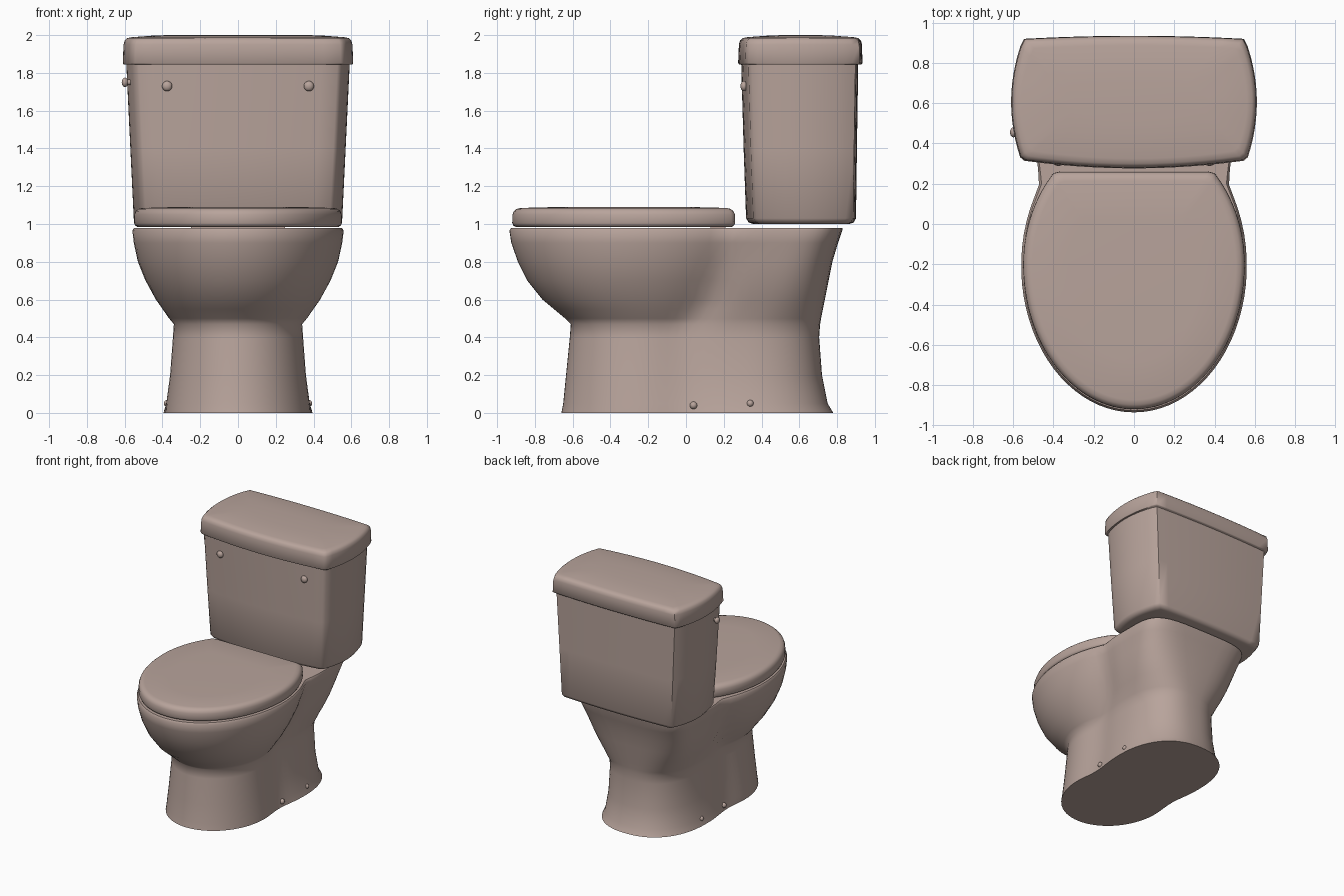
import bpy
import bmesh
from math import cos, sin, pi, radians
from mathutils import Matrix, Vector

cube = bpy.data.objects.get("Cube")
if cube:
    bpy.data.objects.remove(cube)

ceramic = bpy.data.materials.new("warm_beige_ceramic")
ceramic.use_nodes = True
ceramic.diffuse_color = (0.48, 0.37, 0.33, 1)
ceramic.node_tree.nodes["Principled BSDF"].inputs["Base Color"].default_value = (0.48, 0.37, 0.33, 1)


def finish(name, bm, angle=40):
    """Turn a bmesh into a smooth-shaded ceramic object."""
    bmesh.ops.recalc_face_normals(bm, faces=bm.faces)
    mesh = bpy.data.meshes.new(name)
    bm.to_mesh(mesh)
    bm.free()
    mesh.materials.append(ceramic)
    obj = bpy.data.objects.new(name, mesh)
    bpy.context.collection.objects.link(obj)
    bpy.ops.object.select_all(action='DESELECT')
    obj.select_set(True)
    bpy.context.view_layer.objects.active = obj
    bpy.ops.object.shade_smooth_by_angle(angle=radians(angle))
    return obj


def loft(name, rings, angle=40):
    """Skin a stack of closed rings and cap both ends."""
    bm = bmesh.new()
    loops = [[bm.verts.new(p) for p in ring] for ring in rings]
    n = len(loops[0])
    for a, b in zip(loops, loops[1:]):
        for i in range(n):
            j = (i + 1) % n
            bm.faces.new((a[i], a[j], b[j], b[i]))
    bm.faces.new(loops[0])
    bm.faces.new(loops[-1])
    return finish(name, bm, angle)


def ball(name, centre, radius, stretch=(1, 1, 1)):
    bm = bmesh.new()
    place = Matrix.Translation(centre) @ Matrix.Diagonal((*stretch, 1))
    bmesh.ops.create_uvsphere(bm, u_segments=16, v_segments=10, radius=radius, matrix=place)
    return finish(name, bm)


def lobe(y, front, back, half, power):
    """Half width of a rounded lobe at depth y."""
    u = abs(y - (front + back) / 2) / ((back - front) / 2)
    return half * (1 - u ** power) ** (1 / power) if u < 1 else 0


def two_lobe_ring(z, f0, f1, fw, r0, r1, rw, power, steps=44):
    """Outline that blends a front oval with a squarer rear lobe."""
    side = []
    for i in range(steps + 1):
        y = (f0 + r1) / 2 - (r1 - f0) / 2 * cos(pi * i / steps)
        a, b = lobe(y, f0, f1, fw, 2), lobe(y, r0, r1, rw, power)
        k = 8
        side.append(((a ** k + b ** k) ** (1 / k) if 0 < i < steps else 0, y))
    mirrored = [(-x, y) for x, y in side[-2:0:-1]]
    return [(x, y, z) for x, y in side + mirrored]


# Pedestal and bowl: height, front oval (front, back, half width),
# rear lobe (front, back, half width, squareness)
levels = [
    (0, -.66, .24, .385, -.2, .78, .395, 2.3),
    (.05, -.65, .23, .38, -.2, .75, .38, 2.3),
    (.2, -.635, .2, .36, -.19, .72, .355, 2.4),
    (.4, -.615, .2, .345, -.17, .705, .34, 2.5),
    (.47, -.61, .2, .34, -.15, .71, .34, 2.5),
    (.5, -.64, .22, .365, -.1, .715, .35, 2.6),
    (.55, -.7, .26, .4, -.04, .725, .365, 2.7),
    (.6, -.76, .3, .435, .02, .735, .385, 2.8),
    (.7, -.84, .37, .49, .09, .755, .42, 3),
    (.8, -.89, .43, .53, .13, .775, .445, 3.3),
    (.9, -.925, .49, .552, .16, .805, .465, 3.7),
    (.965, -.935, .52, .56, .17, .827, .48, 4),
    (.98, -.925, .51, .55, .175, .83, .475, 4),
]
loft("bowl_and_pedestal", [two_lobe_ring(*level) for level in levels], 50)


# Seat cover: oval with a straight back edge and a rounded rim
def seat_ring(z, scale, steps=32):
    side = []
    for i in range(steps + 1):
        y = -.2 - .72 * cos(pi / 2 * i / steps)
        side.append((.55 * sin(pi / 2 * i / steps), y))
    for i in range(1, 13):
        y = -.2 + .44 * i / 12
        side.append((lobe(y, -.86, .46, .55, 2), y))
    side += [(.398, .253), (.37, .26)]
    outline = side + [(-x, y) for x, y in side[:0:-1]]
    mid = -.33
    return [(x * scale, mid + (y - mid) * scale, z) for x, y in outline]


loft("seat_cover", [seat_ring(z, s) for z, s in (
    (.985, .97), (.992, .99), (1.005, 1), (1.05, .998), (1.068, .985),
    (1.08, .96), (1.085, .92), (1.09, .6))])

# Hidden hinge block joining the cover to the bowl
hinge = bmesh.new()
bmesh.ops.create_cube(hinge, size=1, matrix=Matrix.Translation((0, .17, .98))
                      @ Matrix.Diagonal((.5, .08, .03, 1)))
finish("seat_hinge", hinge)


# Tank outline: rectangle with gently bowed sides and eased corners
def tank_ring(z, half, front, back, inset=0, steps=12):
    half, front, back = half - inset, front + inset, back - inset
    side_bow, front_bow, back_bow = .045, .038, .015
    mid, depth = (front + back) / 2, (back - front) / 2
    ts = [(-1 + 2 * i / steps) for i in range(steps + 1)]
    hx = half - side_bow
    ring = [(t * (hx - .02), front + front_bow * t * t) for t in ts]
    ring += [(half - side_bow * t * t, mid + t * (depth - .055)) for t in ts]
    ring += [(-t * (hx - .02), back - back_bow * t * t) for t in ts]
    ring += [(-half + side_bow * t * t, mid - t * (depth - .055)) for t in ts]
    return [(x, y, z) for x, y in ring]


loft("tank", [
    tank_ring(1.0, .55, .32, .9, .035),
    tank_ring(1.008, .55, .32, .9, .012),
    tank_ring(1.03, .552, .318, .9),
    tank_ring(1.4, .57, .305, .905),
    tank_ring(1.86, .592, .292, .912),
], 50)

loft("tank_lid", [
    tank_ring(1.845, .61, .277, .932, .004),
    tank_ring(1.852, .61, .276, .934),
    tank_ring(1.95, .606, .28, .932),
    tank_ring(1.972, .606, .28, .932, .006),
    tank_ring(1.984, .606, .28, .932, .02),
    tank_ring(1.989, .606, .28, .932, .045),
    tank_ring(1.997, .606, .28, .932, .15),
    tank_ring(2.0, .606, .28, .932, .23),
], 50)

# Buttons on the tank front and bolt caps on the foot
for side, label in ((1, "left"), (-1, "right")):
    ball("tank_button_" + label, (side * .375, .307, 1.73), .027, (1, .7, 1))
    ball("front_bolt_cap_" + label, (side * .365, .04, .04), .02)
    ball("rear_bolt_cap_" + label, (side * .375, .34, .05), .018)

# Flush knob on a short stem
ball("flush_knob", (-.598, .455, 1.75), .025, (.7, 1, 1))
stem = bmesh.new()
bmesh.ops.create_cone(stem, cap_ends=True, segments=16, radius1=.014, radius2=.014, depth=.06,
                      matrix=Matrix.Translation((-.57, .455, 1.75)) @ Matrix.Rotation(pi / 2, 4, 'Y'))
finish("flush_stem", stem)
